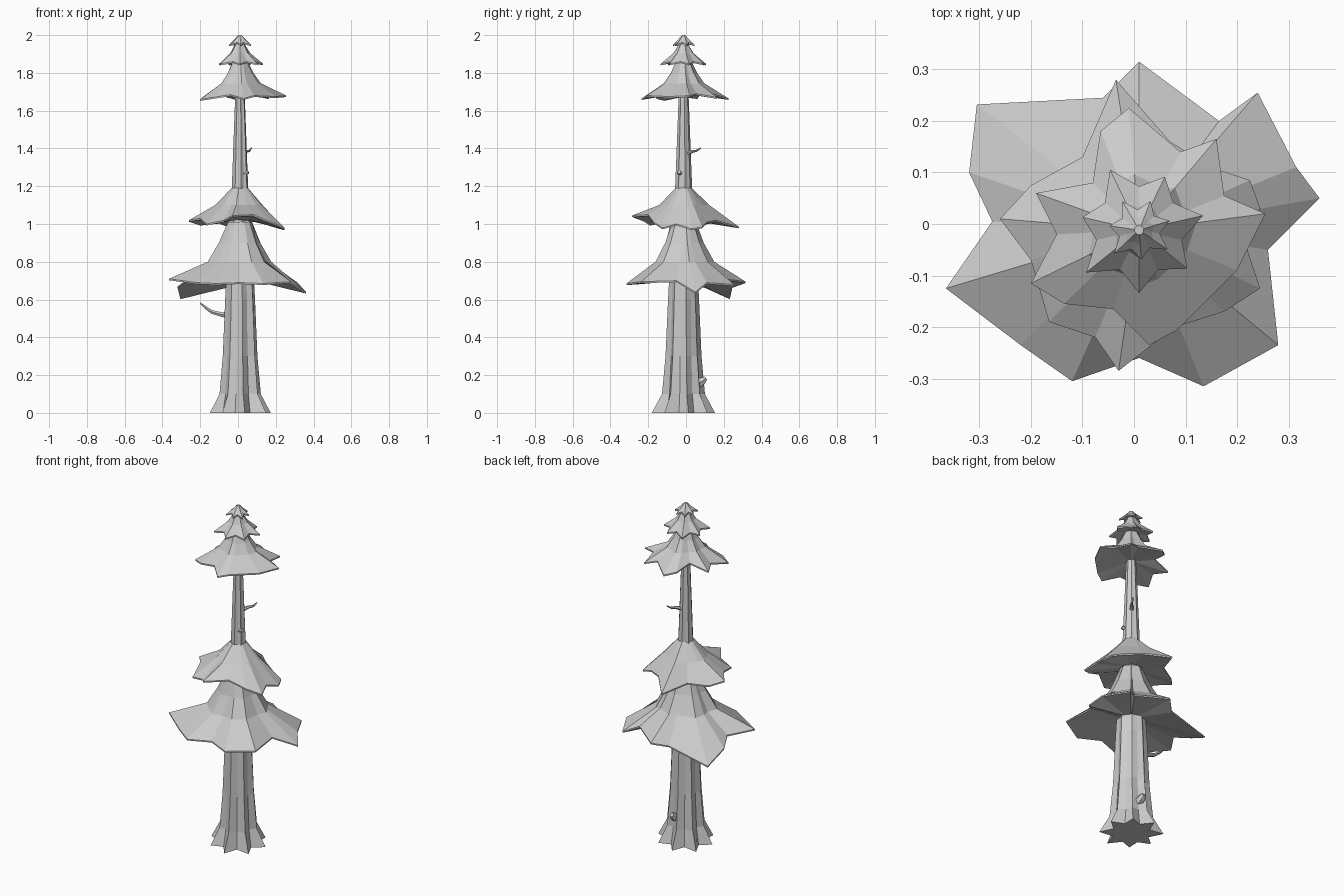
import bpy, math
from mathutils import Vector

CX, CY = 0.01, -0.012  # trunk axis


def loft(name, rings):
    """Flat-faced skin through equal-length rings, capped at both ends."""
    n = len(rings[0])
    verts = [v for ring in rings for v in ring]
    faces = []
    for k in range(len(rings) - 1):
        for i in range(n):
            j = (i + 1) % n
            faces.append((k * n + i, k * n + j, (k + 1) * n + j, (k + 1) * n + i))
    faces.append(tuple(reversed(range(n))))
    faces.append(tuple(range((len(rings) - 1) * n, len(rings) * n)))
    mesh = bpy.data.meshes.new(name)
    mesh.from_pydata(verts, [], faces)
    obj = bpy.data.objects.new(name, mesh)
    bpy.context.collection.objects.link(obj)
    return obj


def skirt(name, rim, profile, inner):
    """Foliage tier: rim points, (radius, z) rings above, (radius, z) below."""
    ang = lambda p: math.atan2(p[1] - CY, p[0] - CX)
    rim = sorted(rim, key=ang)
    dist = [math.hypot(p[0] - CX, p[1] - CY) for p in rim]
    mean = sum(dist) / len(dist)

    def ring(r, z, sway):
        out = []
        for p, d in zip(rim, dist):
            q = r * (1 + sway * (d / mean - 1))
            out.append((CX + q * math.cos(ang(p)), CY + q * math.sin(ang(p)), z))
        return out

    rings = [ring(*inner, 0), [(x, y, z - 0.008) for x, y, z in rim], rim]
    rings += [ring(r, z, 0.5 if i < len(profile) - 1 else 0)
              for i, (r, z) in enumerate(profile)]
    return loft(name, rings)


def twig(name, path, sides=6):
    """Tapering branch along (x, y, z, radius) points."""
    pts = [Vector(p[:3]) for p in path]
    rings = []
    for i, p in enumerate(pts):
        t = (pts[min(i + 1, len(pts) - 1)] - pts[max(i - 1, 0)]).normalized()
        u = t.cross(Vector((0, 0, 1))).normalized()
        w = u.cross(t) * -1
        rings.append([p + path[i][3] * (math.cos(a) * u - math.sin(a) * w)
                      for a in (math.tau * k / sides for k in range(sides))])
    return loft(name, rings)


# Fluted trunk with root flare: (z, ridge radius, groove radius)
N = 16
levels = [(0, 0.165, 0.105), (0.1, 0.112, 0.088), (0.3, 0.094, 0.078),
          (0.6, 0.081, 0.072), (1.0, 0.06, 0.053), (1.2, 0.044, 0.038),
          (1.65, 0.027, 0.024), (1.97, 0.008, 0.007)]
trunk = []
for z, ridge, groove in levels:
    ring = []
    for i in range(N):
        a = math.tau * i / N + 0.15
        r = groove if i % 2 else ridge * (1 + 0.06 * math.sin(i * 2.3))
        ring.append((CX + r * math.cos(a), CY + r * math.sin(a), z))
    trunk.append(ring)
loft("trunk", trunk)

# Foliage tiers, bottom to top
skirt("foliage_bottom", [
    (0.36, 0.05, 0.64), (0.315, 0.11, 0.69), (0.24, 0.255, 0.68), (0.165, 0.2, 0.71),
    (0.01, 0.315, 0.695), (-0.06, 0.245, 0.67), (-0.305, 0.232, 0.61),
    (-0.32, 0.1, 0.67), (-0.275, 0.005, 0.70), (-0.365, -0.125, 0.71),
    (-0.22, -0.235, 0.69), (-0.12, -0.305, 0.685), (0.01, -0.26, 0.69),
    (0.135, -0.315, 0.685), (0.28, -0.235, 0.695), (0.26, -0.05, 0.70)],
    [(0.16, 0.80), (0.105, 0.90), (0.066, 1.01)], (0.075, 0.70))

skirt("foliage_lower_middle", [
    (0.245, 0.03, 0.975), (0.225, 0.085, 0.985), (0.15, 0.11, 1.01),
    (0.07, 0.16, 1.02), (-0.035, 0.28, 0.985), (-0.1, 0.13, 1.01),
    (-0.2, 0.075, 1.0), (-0.26, 0.01, 1.02), (-0.2, -0.07, 1.03),
    (-0.165, -0.19, 1.0), (-0.075, -0.22, 1.02), (-0.03, -0.285, 1.045),
    (0.08, -0.2, 1.05), (0.175, -0.17, 1.01), (0.245, -0.125, 0.98),
    (0.22, -0.05, 1.0)],
    [(0.12, 1.10), (0.044, 1.19)], (0.055, 1.02))

skirt("foliage_upper_middle", [
    (0.255, 0.02, 1.68), (0.175, 0.055, 1.69), (0.16, 0.165, 1.67),
    (0.09, 0.14, 1.69), (-0.01, 0.225, 1.665), (-0.065, 0.18, 1.68),
    (-0.08, 0.08, 1.70), (-0.19, 0.06, 1.67), (-0.15, -0.02, 1.68),
    (-0.2, -0.115, 1.66), (-0.135, -0.155, 1.67), (-0.04, -0.165, 1.685),
    (0.03, -0.235, 1.665), (0.085, -0.205, 1.68), (0.2, -0.09, 1.675)],
    [(0.10, 1.745), (0.065, 1.80), (0.036, 1.87)], (0.026, 1.69))


def star(name, spikes, r_tip, r_valley, z, phase, profile, inner):
    """Small regular crown tier with slightly uneven spikes."""
    rim = []
    for i in range(spikes * 2):
        a = math.pi * i / spikes + phase
        r = r_valley if i % 2 else r_tip * (1 + 0.08 * math.sin(i * 1.7))
        rim.append((CX + r * math.cos(a), CY + r * math.sin(a),
                    z + (0.012 if i % 2 else 0)))
    skirt(name, rim, profile, inner)


star("foliage_upper", 7, 0.122, 0.085, 1.848, -math.pi / 2,
     [(0.05, 1.905), (0.024, 1.955)], (0.018, 1.862))
star("foliage_top", 7, 0.062, 0.04, 1.95, 0.3,
     [(0.028, 1.977), (0.009, 2.0)], (0.01, 1.957))

# Dead twigs and stubs on the trunk
twig("low_branch", [(-0.04, 0.0, 0.52, 0.022), (-0.085, 0.0, 0.52, 0.014),
                    (-0.14, 0.0, 0.535, 0.011), (-0.175, 0.0, 0.56, 0.008),
                    (-0.2, 0.0, 0.582, 0.003)])
twig("high_twig", [(0.025, 0.01, 1.375, 0.012), (0.045, 0.035, 1.385, 0.008),
                   (0.06, 0.055, 1.387, 0.006), (0.072, 0.078, 1.403, 0.003)])
twig("side_stub", [(0.03, -0.03, 1.265, 0.014), (0.055, -0.036, 1.275, 0.01)])
twig("root_knot", [(0.02, 0.05, 0.15, 0.03), (0.02, 0.09, 0.17, 0.022),
                   (0.02, 0.105, 0.185, 0.012)])
